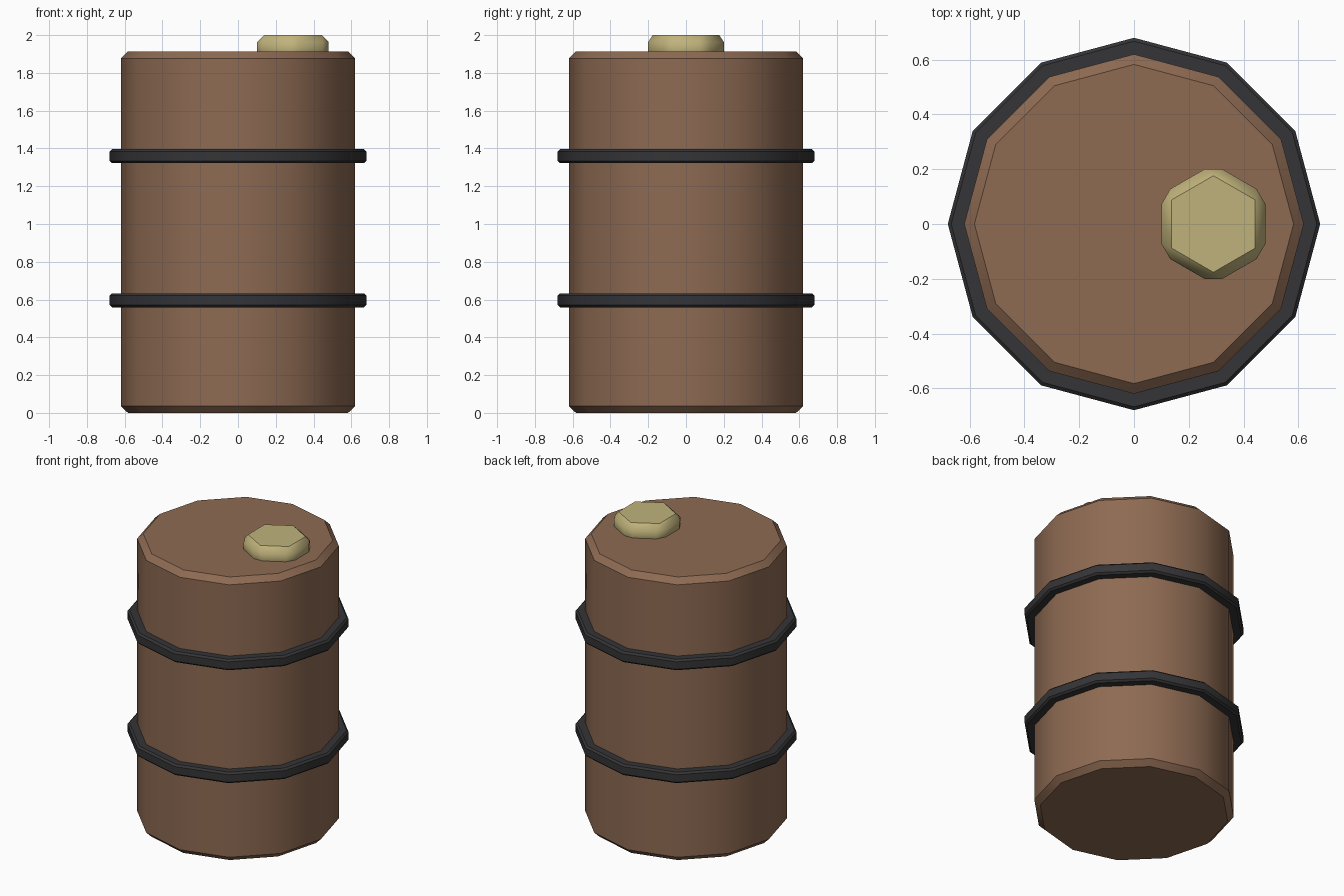
import bpy
from math import radians

if "Cube" in bpy.data.objects:
    bpy.data.objects.remove(bpy.data.objects["Cube"])


def material(name, color):
    mat = bpy.data.materials.new(name)
    mat.diffuse_color = (*color, 1)
    mat.use_nodes = True
    mat.node_tree.nodes["Principled BSDF"].inputs["Base Color"].default_value = mat.diffuse_color
    return mat


def drum(name, sides, radius, z0, z1, bevel, limit, mat, x=0.0):
    """Upright prism between z0 and z1 with chamfered sharp edges."""
    bpy.ops.mesh.primitive_cylinder_add(
        vertices=sides, radius=radius, depth=z1 - z0, location=(x, 0, (z0 + z1) / 2))
    ob = bpy.context.object
    ob.name = name
    ob.data.materials.append(mat)
    mod = ob.modifiers.new("chamfer", "BEVEL")
    mod.width = bevel
    mod.segments = 1
    mod.limit_method = 'ANGLE'
    mod.angle_limit = radians(limit)
    bpy.ops.object.modifier_apply(modifier=mod.name)
    bpy.ops.object.shade_smooth_by_angle(angle=radians(35))
    return ob


brown = material("brown_paint", (0.27, 0.145, 0.085))
dark = material("dark_metal", (0.035, 0.035, 0.038))
brass = material("brass", (0.53, 0.45, 0.20))

# Barrel body
drum("barrel_body", 12, 0.62, 0, 1.913, 0.036, 40, brown)

# Two hoops around the body
for label, z in (("lower", 0.596), ("upper", 1.359)):
    drum(label + "_hoop", 12, 0.68, z - 0.037, z + 0.037, 0.012, 40, dark)

# Hexagonal filler cap, chamfered on every edge
drum("filler_cap", 6, 0.219, 1.86, 2.0, 0.037, 40, brass, x=0.29)
